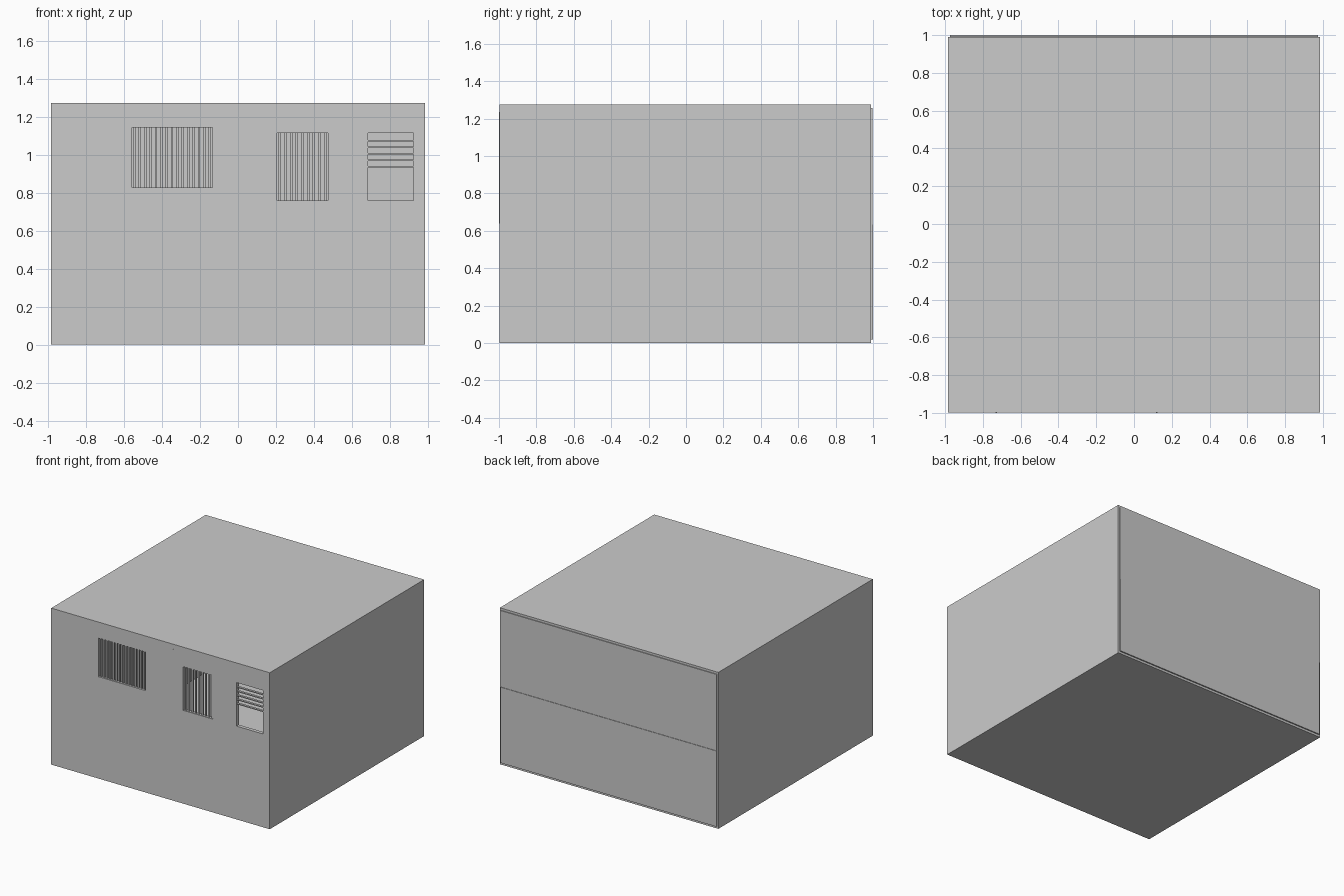
import bpy

if "Cube" in bpy.data.objects:
    bpy.data.objects.remove(bpy.data.objects["Cube"])


def box(name, x0, x1, y0, y1, z0, z1):
    bpy.ops.mesh.primitive_cube_add(
        size=1, location=((x0 + x1) / 2, (y0 + y1) / 2, (z0 + z1) / 2))
    o = bpy.context.object
    o.name = name
    o.scale = (x1 - x0, y1 - y0, z1 - z0)
    bpy.ops.object.transform_apply(location=False, rotation=False, scale=True)
    return o


W, H, T = 0.985, 1.275, 0.03
FRONT, BACK = -0.998, 0.99

# floor and roof slabs
box("floor_slab", -W, W, FRONT, BACK, 0, 0.015)
box("roof_slab", -W, W, FRONT, BACK, H - 0.015, H)

# side walls
for side, s in (("left", -1), ("right", 1)):
    a, b = sorted((s * W, s * (W - T)))
    box(side + "_wall", a, b, FRONT + T, BACK, 0.015, H - 0.015)

# back wall with upper and lower cladding panels
box("back_wall", -W + T, W - T, BACK - T, BACK, 0.015, H - 0.015)
box("upper_back_panel", -W + 0.012, W - 0.012, BACK - 0.005, 0.996, 0.635, 1.257)
box("lower_back_panel", -W + 0.012, W - 0.012, BACK - 0.005, 1.0, 0.018, 0.635)

# front wall with three window openings: x0, x1, z0, z1
windows = {
    "wide_window": (-0.56, -0.135, 0.83, 1.145),
    "middle_window": (0.205, 0.475, 0.76, 1.115),
    "small_window": (0.685, 0.925, 0.76, 1.115),
}
wall = box("front_wall", -W, W, FRONT, FRONT + T, 0.015, H - 0.015)
for name, (x0, x1, z0, z1) in windows.items():
    cutter = box(name + "_cutter", x0, x1, FRONT - 0.1, FRONT + T + 0.1, z0, z1)
    cutter.hide_render = True
    cutter.hide_viewport = True
    mod = wall.modifiers.new(name, 'BOOLEAN')
    mod.operation = 'DIFFERENCE'
    mod.solver = 'EXACT'
    mod.object = cutter

# vertical blinds in the two left windows
for name, count in (("wide_window", 15), ("middle_window", 9)):
    x0, x1, z0, z1 = windows[name]
    pitch = (x1 - x0) / count
    for i in range(count):
        c = x0 + pitch * (i + 0.5)
        box(name + "_bar", c - 0.006, c + 0.006, FRONT + 0.008, FRONT + 0.022, z0, z1)

# half-raised horizontal blind in the small window
x0, x1, z0, z1 = windows["small_window"]
for z in (1.075, 1.041, 1.007, 0.973, 0.939):
    box("small_window_slat", x0, x1, FRONT + 0.006, FRONT + 0.024, z - 0.004, z + 0.004)

# slim vertical trim strips on the front
for x in (-0.73, 0.12):
    box("front_trim", x - 0.004, x + 0.004, -1.0, FRONT + 0.002, 0.64, 1.235)
